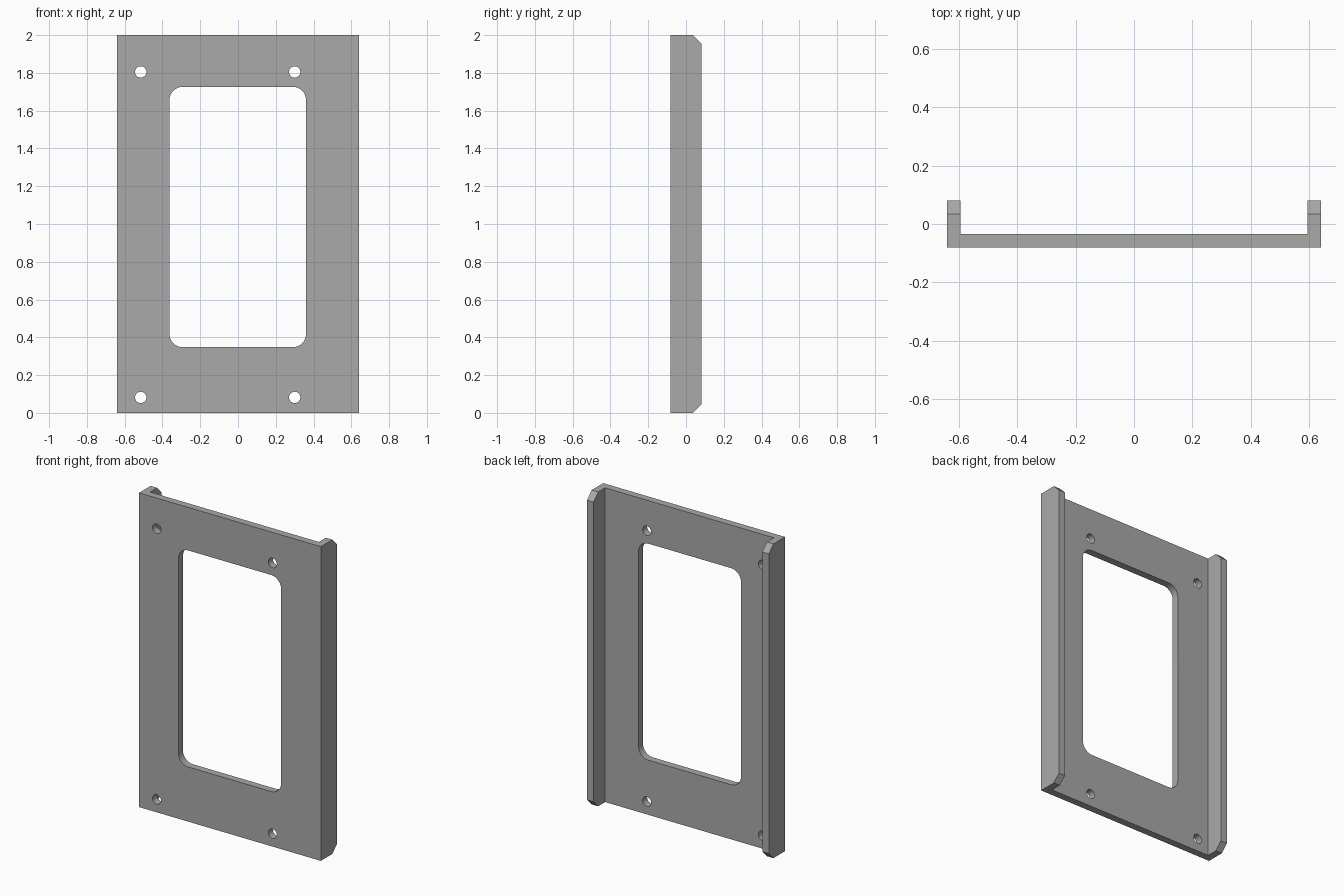
import bpy, bmesh, math

cube = bpy.data.objects.get("Cube")
if cube:
    bpy.data.objects.remove(cube, do_unlink=True)

HALF_W, HEIGHT, FRONT, BACK, WALL = 0.64, 2.0, -0.081, 0.081, 0.046

grey = bpy.data.materials.new("plain grey")
grey.use_nodes = True
colour = (0.4, 0.4, 0.4, 1)
grey.diffuse_color = colour
grey.node_tree.nodes["Principled BSDF"].inputs["Base Color"].default_value = colour


def prism(name, outline, direction, chamfer=False):
    """Extrude a closed outline along a direction."""
    bm = bmesh.new()
    face = bm.faces.new([bm.verts.new(p) for p in outline])
    new = bmesh.ops.extrude_face_region(bm, geom=[face])["geom"]
    bmesh.ops.translate(bm, vec=direction,
                        verts=[v for v in new if isinstance(v, bmesh.types.BMVert)])
    bmesh.ops.recalc_face_normals(bm, faces=bm.faces[:])
    if chamfer:
        # short edges at both ends of each flange tip
        tips = [e for e in bm.edges if all(v.co.y > BACK - 0.001 for v in e.verts)
                and abs(e.verts[0].co.z - e.verts[1].co.z) < 0.001]
        bmesh.ops.bevel(bm, geom=tips, offset=WALL, segments=1, affect='EDGES')
    mesh = bpy.data.meshes.new(name)
    bm.to_mesh(mesh)
    bm.free()
    mesh.materials.append(grey)
    obj = bpy.data.objects.new(name, mesh)
    bpy.context.collection.objects.link(obj)
    return obj


def rounded_rect(x0, x1, z0, z1, r, steps):
    """Outline in the front plane; a zero-size core gives a circle."""
    pts = []
    corners = [(x1 - r, z1 - r), (x0 + r, z1 - r), (x0 + r, z0 + r), (x1 - r, z0 + r)]
    full = x1 - x0 < 2 * r + 0.001
    for i, (cx, cz) in enumerate(corners):
        for s in range(steps if full else steps + 1):
            a = (i + s / steps) * math.pi / 2
            pts.append((cx + r * math.cos(a), FRONT - 0.05, cz + r * math.sin(a)))
    return pts


# channel-shaped plate: front panel with a flange along each side
half = [(HALF_W, FRONT), (HALF_W, BACK), (HALF_W - WALL, BACK), (HALF_W - WALL, FRONT + WALL)]
section = half + [(-x, y) for x, y in reversed(half)]
plate = prism("mounting_plate", [(x, y, 0) for x, y in section], (0, 0, HEIGHT), True)

# window and four screw holes
R = 0.03
cutters = [prism("window_cutter", rounded_rect(-0.363, 0.36, 0.348, 1.726, 0.07, 8), (0, 0.12, 0))]
for x in (-0.515, 0.30):
    for z in (0.082, 1.805):
        cutters.append(prism("screw_hole_cutter",
                             rounded_rect(x - R, x + R, z - R, z + R, R, 8), (0, 0.12, 0)))

bpy.context.view_layer.objects.active = plate
plate.select_set(True)
for cutter in cutters:
    cut = plate.modifiers.new("cut", 'BOOLEAN')
    cut.operation = 'DIFFERENCE'
    cut.solver = 'EXACT'
    cut.object = cutter
    bpy.ops.object.modifier_apply(modifier=cut.name)
    bpy.data.objects.remove(cutter, do_unlink=True)

bpy.ops.object.shade_smooth_by_angle(angle=math.radians(30))
